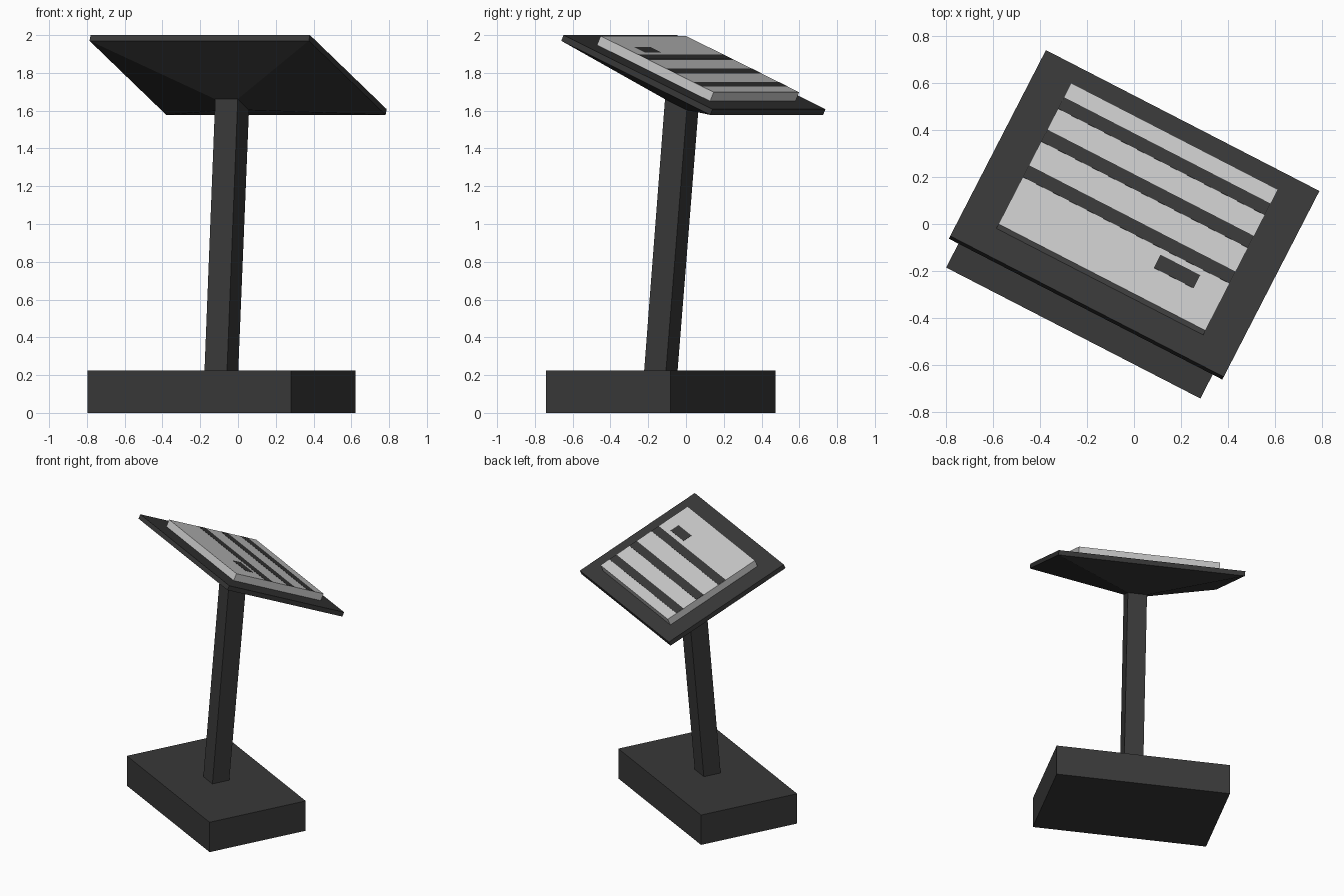
import bpy, bmesh
from math import radians
from mathutils import Matrix, Vector

if "Cube" in bpy.data.objects:
    bpy.data.objects.remove(bpy.data.objects["Cube"])


def material(name, grey):
    m = bpy.data.materials.new(name)
    m.diffuse_color = (grey, grey, grey, 1)
    m.use_nodes = True
    m.node_tree.nodes["Principled BSDF"].inputs["Base Color"].default_value = m.diffuse_color
    return m


DARK = material("dark_metal", 0.04)
LIGHT = material("pale_panel", 0.6)

# Stand frame: turned about z. Panel frame: centre of the sloping desk top.
STAND = Matrix.Translation((-0.088, -0.133, 0)) @ Matrix.Rotation(radians(-27.25), 4, 'Z')
SLOPE = Matrix.Translation((0, 0.2, 1.804)) @ Matrix.Rotation(radians(-23.85), 4, 'X')
PANEL = STAND @ SLOPE


def rect(hx, hy, z, cx=0, cy=0):
    return [Vector((cx + sx * hx, cy + sy * hy, z))
            for sx, sy in ((-1, -1), (1, -1), (1, 1), (-1, 1))]


def loft(name, rings, frame, mat):
    """Closed solid through a stack of four-cornered rings."""
    bm = bmesh.new()
    loops = [[bm.verts.new(p) for p in ring] for ring in rings]
    for a, b in zip(loops, loops[1:]):
        for i in range(4):
            j = (i + 1) % 4
            bm.faces.new((a[i], a[j], b[j], b[i]))
    bm.faces.new(loops[0])
    bm.faces.new(loops[-1])
    bmesh.ops.recalc_face_normals(bm, faces=bm.faces)
    me = bpy.data.meshes.new(name)
    bm.to_mesh(me)
    bm.free()
    me.materials.append(mat)
    ob = bpy.data.objects.new(name, me)
    ob.matrix_world = frame
    bpy.context.collection.objects.link(ob)
    return ob


# Base block
loft("base", [rect(0.607, 0.371, 0), rect(0.607, 0.371, 0.225)], STAND, DARK)

# Sloping desk: thin rim tapering underneath to the post
neck = rect(0.067, 0.071, -0.188)
loft("desk", [neck, rect(0.653, 0.485, -0.033), rect(0.653, 0.485, 0)], PANEL, DARK)

# Leaning post from the base to the underside of the desk
loft("post", [rect(0.067, 0.065, 0.225), [SLOPE @ p for p in neck]], STAND, DARK)

# Raised pale display board
TOP, CY = 0.052, 0.012
loft("display_board", [rect(0.494, 0.368, 0, cy=CY), rect(0.494, 0.368, TOP, cy=CY)], PANEL, LIGHT)

# Dark stripes and small block lying flush on the board
marks = [("stripe_1", 0, 0.264, 0.493, 0.030),
         ("stripe_2", 0, 0.094, 0.493, 0.031),
         ("stripe_3", 0, -0.092, 0.493, 0.031),
         ("small_mark", 0.272, -0.185, 0.095, 0.034)]
for name, x, y, hx, hy in marks:
    loft(name, [rect(hx, hy, TOP - 0.004, x, y + CY), rect(hx, hy, TOP + 0.001, x, y + CY)], PANEL, DARK)
